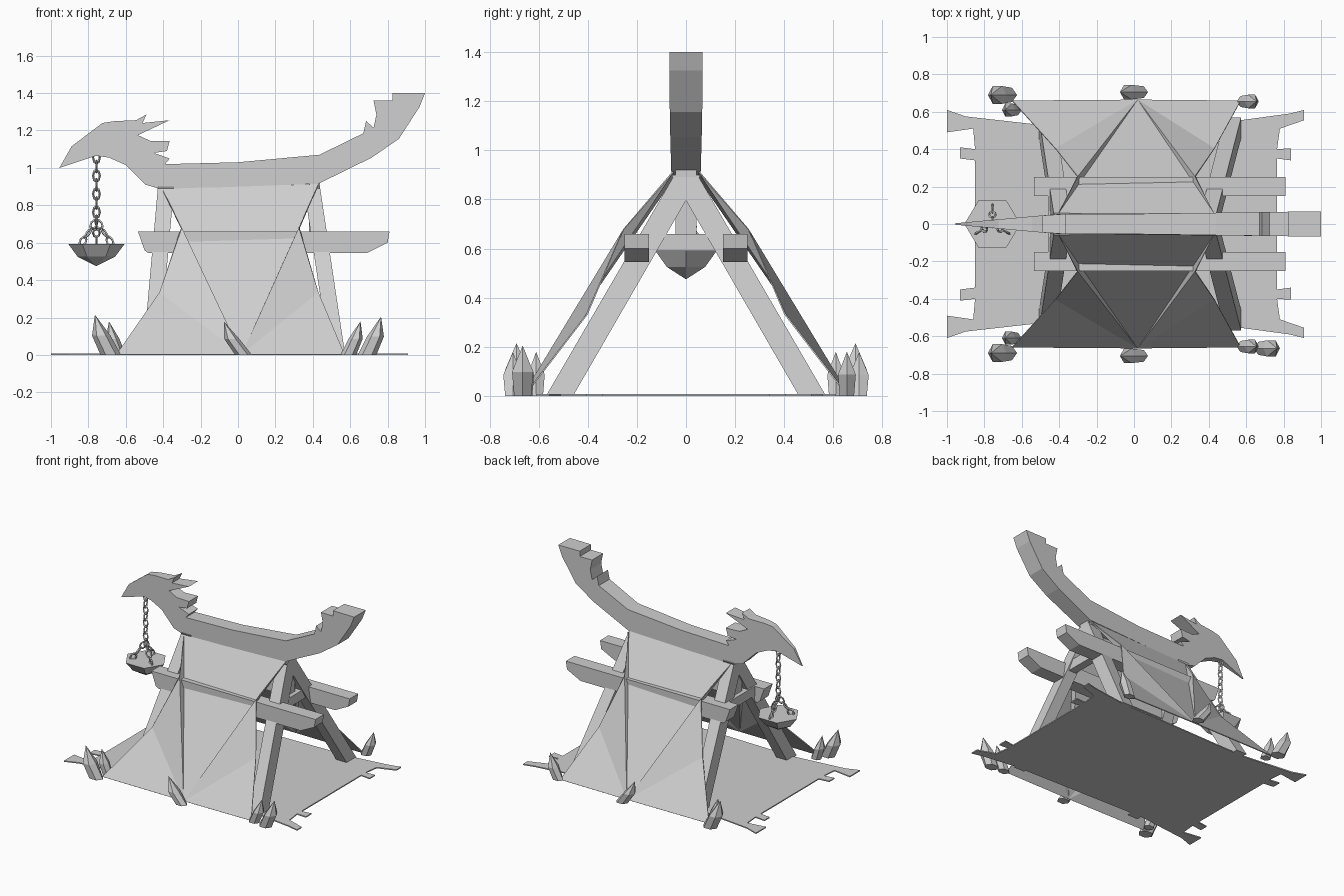
import bpy
import bmesh
import math
from mathutils import Matrix, Vector

cube = bpy.data.objects.get("Cube")
if cube:
    bpy.data.objects.remove(cube, do_unlink=True)

GREY = (0.62, 0.62, 0.62, 1.0)
grey = bpy.data.materials.new("plain_grey")
grey.use_nodes = True
grey.diffuse_color = GREY
shader = next(n for n in grey.node_tree.nodes if n.type == 'BSDF_PRINCIPLED')
shader.inputs["Base Color"].default_value = GREY
shader.inputs["Roughness"].default_value = 0.8


def build(name, verts, faces):
    """Make a flat shaded object with consistent normals."""
    bm = bmesh.new()
    corners = [bm.verts.new(v) for v in verts]
    for face in faces:
        bm.faces.new([corners[i] for i in face])
    bmesh.ops.recalc_face_normals(bm, faces=bm.faces)
    mesh = bpy.data.meshes.new(name)
    bm.to_mesh(mesh)
    bm.free()
    mesh.materials.append(grey)
    obj = bpy.data.objects.new(name, mesh)
    bpy.context.collection.objects.link(obj)
    return obj


def prism(name, outline, place):
    """Extrude an outline; place(u, v, side) gives each point in space."""
    n = len(outline)
    verts = [place(u, v, side) for side in (-1, 1) for u, v in outline]
    faces = [range(n), range(n, 2 * n)]
    faces += [(i, (i + 1) % n, (i + 1) % n + n, i + n) for i in range(n)]
    return build(name, verts, faces)


def stack(name, rings, tip):
    """Join rings of points and close them to a tip."""
    n = len(rings[0])
    verts = [p for ring in rings for p in ring] + [tip]
    faces = [range(n)]
    for r in range(len(rings) - 1):
        a, b = r * n, (r + 1) * n
        faces += [(a + i, a + (i + 1) % n, b + (i + 1) % n, b + i) for i in range(n)]
    last = (len(rings) - 1) * n
    faces += [(last + i, last + (i + 1) % n, len(verts) - 1) for i in range(n)]
    return build(name, verts, faces)


def hexagon(x, y, z, rx, ry):
    return [(x + rx * math.cos(i * math.pi / 3), y + ry * math.sin(i * math.pi / 3), z)
            for i in range(6)]


# Ridge beam with a carved beaked head and a raised notched tail
head = [(-.6, 1.015), (-.69, 1.055), (-.76, 1.065), (-.955, 1), (-.89, 1.115),
        (-.725, 1.24), (-.66, 1.25), (-.545, 1.255), (-.49, 1.285), (-.51, 1.24),
        (-.365, 1.255), (-.535, 1.175), (-.47, 1.145), (-.365, 1.145),
        (-.38, 1.09), (-.45, 1.08), (-.365, 1.05), (-.39, 1.02)]
tail = [(.67, 1.185), (.685, 1.25), (.725, 1.215), (.74, 1.285), (.725, 1.36),
        (.825, 1.36), (.825, 1.4), (1, 1.4), (.97, 1.325), (.86, 1.155), (.715, 1.055)]
ridge = head + [(0, 1.03), (.435, 1.07)] + tail + [(.43, .915), (-.405, .885), (-.495, .91)]


def ridge_half_width(x):
    if x < -.4:
        return .004 + (x + .955) * .09
    return .054 + max(0, x) * .014


prism("ridge_beam", ridge, lambda x, z, s: (x, s * ridge_half_width(x), z))

# Ground mat with ragged ends
half = [(-.85, .34), (-.93, .35), (-.93, .41), (-.85, .4), (-.86, .51), (-1, .49),
        (-1, .61), (-.9, .575), (-.5, .53), (.57, .555), (.83, .59), (.91, .61),
        (.91, .555), (.78, .51), (.765, .4), (.84, .405), (.84, .34), (.765, .35)]
mat = half + [(x, -y) for x, y in reversed(half)]
prism("ground_mat", mat, lambda x, y, s: (x, y, .004 + s * .004))

# Long side rails with cut ends
rail = [(-.535, .66), (-.5, .56), (-.48, .545), (.69, .545), (.8, .6), (.81, .66)]
# Slanted legs, given as y and z
leg = [(.46, 0), (.57, 0), (.047, .9), (-.06, .9)]
# Cloth points, given as x, y, z on one slope
cloth = [(-.405, .055, .888), (.43, .055, .914), (.325, .255, .68), (.02, .665, .003),
         (-.3, .255, .68), (-.42, .405, .335), (-.65, .66, .003),
         (.43, .405, .335), (.57, .66, .003)]
panels = [(0, 1, 3), (0, 3, 4), (1, 2, 3), (4, 3, 5), (5, 3, 6), (2, 7, 3), (7, 8, 3)]
# Pegs: base x, y, tip x, height, thickness
pegs = [(-.68, .69, -.765, .215, .055), (-.64, .61, -.69, .18, .04),
        (.03, .705, -.075, .178, .045), (.59, .655, .655, .18, .042)]


def peg(x, y, tip_x, height, r):
    lean = tip_x - x
    stack("ground_peg",
          [hexagon(x, y, 0, r, r * .8),
           hexagon(x + lean * .6, y, height * .48, r * .9, r)],
          (tip_x, y, height))


for side, label in ((-1, "front"), (1, "back")):
    prism(label + "_rail", rail, lambda x, z, s: (x, side * (.2 + s * .05), z))
    for foot, top, end in ((-.465, -.385, "right"), (.53, .395, "left")):
        prism(f"{label}_{end}_leg", leg,
              lambda y, z, s: (foot + (top - foot) * z / .9 + s * .043, side * y, z))
    sheet = build(label + "_cloth", [(x, side * y, z) for x, y, z in cloth], panels)
    thick = sheet.modifiers.new("thickness", 'SOLIDIFY')
    thick.thickness = .006
    for x, y, tip_x, height, r in pegs:
        peg(x, side * y, tip_x, height, r)
peg(.69, -.665, .765, .205, .05)

# Cross bars and short posts under the ridge
for x, end in ((-.43, "right"), (.44, "left")):
    prism(end + "_cross_bar", [(-.16, .59), (.16, .59), (.16, .66), (-.16, .66)],
          lambda y, z, s: (x + s * .03, y, z))
    prism(end + "_post", [(-.042, .64), (.042, .64), (.042, .93), (-.042, .93)],
          lambda y, z, s: (x * .93 + s * .03, y, z))

# Hanging bowl
BX = -.757
stack("hanging_bowl",
      [hexagon(BX, 0, .592, .15, .145), hexagon(BX, 0, .525, .1, .09)], (BX, 0, .475))


def chain(start, end, count, size):
    """Hang alternating links between two points."""
    start, end = Vector(start), Vector(end)
    turn = (end - start).to_track_quat('X', 'Y').to_matrix().to_4x4()
    for i in range(count):
        bpy.ops.mesh.primitive_torus_add(major_segments=8, minor_segments=4,
                                         major_radius=.018, minor_radius=.006)
        link = bpy.context.object
        link.name = "chain_link"
        link.data.materials.append(grey)
        centre = start.lerp(end, (i + .5) / count)
        roll = Matrix.Rotation(math.pi / 2 * (i % 2), 4, 'X')
        link.matrix_world = (Matrix.Translation(centre) @ turn @ roll
                             @ Matrix.Diagonal((size, 1, 1, 1)))


# Main chain and the three chains that hold the bowl
chain((BX, 0, 1.08), (BX, 0, .69), 8, 1.6)
for i in range(3):
    a = math.pi / 2 + i * math.tau / 3
    chain((BX, 0, .72), (BX + .1 * math.cos(a), .1 * math.sin(a), .585), 3, 1.45)
